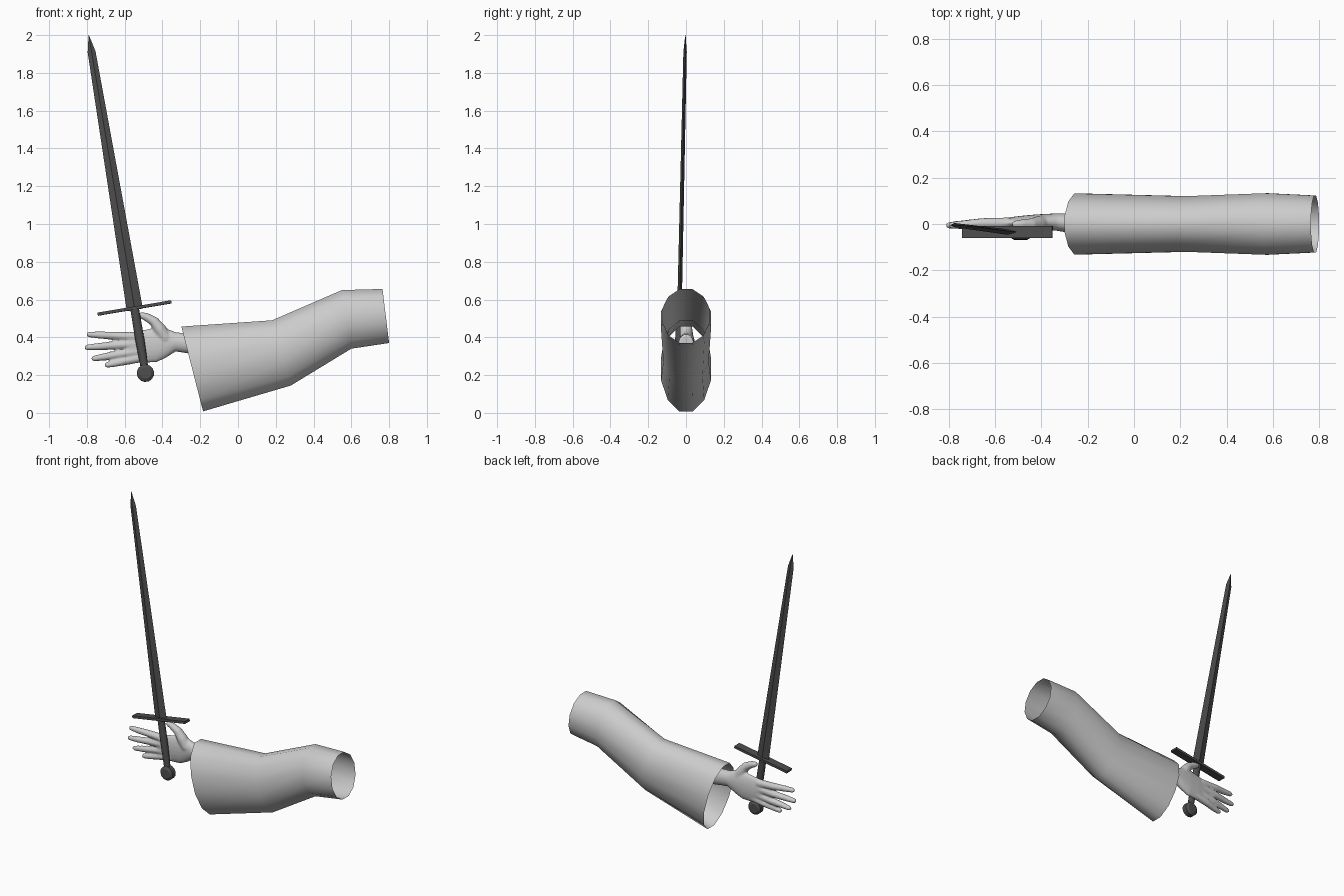
import bpy, bmesh, math
from mathutils import Vector, Matrix

if "Cube" in bpy.data.objects:
    bpy.data.objects.remove(bpy.data.objects["Cube"])


def material(name, rgb):
    m = bpy.data.materials.new(name)
    m.diffuse_color = (*rgb, 1)
    m.use_nodes = True
    m.node_tree.nodes["Principled BSDF"].inputs["Base Color"].default_value = m.diffuse_color
    return m


PALE = material("pale grey", (0.6, 0.6, 0.6))
DARK = material("dark steel", (0.075, 0.075, 0.075))


def ring(c, u, v, n, half_step=False):
    """Elliptical ring of n points around c with half axes u and v."""
    c, u, v = Vector(c), Vector(u), Vector(v)
    o = 0.5 if half_step else 0
    return [c + u * math.cos(2 * math.pi * (i + o) / n) + v * math.sin(2 * math.pi * (i + o) / n)
            for i in range(n)]


def loft(bm, rings, caps=True):
    """Join a row of rings with quads."""
    rows = [[bm.verts.new(p) for p in r] for r in rings]
    n = len(rows[0])
    faces = []
    for a, b in zip(rows, rows[1:]):
        for i in range(n):
            j = (i + 1) % n
            faces.append(bm.faces.new((a[i], a[j], b[j], b[i])))
    if caps:
        faces += [bm.faces.new(rows[0][::-1]), bm.faces.new(rows[-1])]
    bmesh.ops.recalc_face_normals(bm, faces=faces)


def finish(name, bm, mat, smooth=None, matrix=None):
    me = bpy.data.meshes.new(name)
    bm.to_mesh(me)
    bm.free()
    me.materials.append(mat)
    ob = bpy.data.objects.new(name, me)
    bpy.context.collection.objects.link(ob)
    if matrix:
        ob.matrix_world = matrix
    if smooth:
        bpy.ops.object.select_all(action='DESELECT')
        ob.select_set(True)
        bpy.context.view_layer.objects.active = ob
        bpy.ops.object.shade_smooth_by_angle(angle=math.radians(smooth))
    return ob


# Sleeve: open tube, (top x, top z, bottom x, bottom z, half width)
K = 1 / math.cos(math.pi / 12)
rings = []
for tx, tz, bx, bz, w in [(-0.30, 0.457, -0.185, 0.008, 0.132),
                          (0.18, 0.49, 0.28, 0.145, 0.12),
                          (0.55, 0.65, 0.60, 0.34, 0.133),
                          (0.765, 0.656, 0.80, 0.37, 0.123)]:
    top, bot = Vector((tx, 0, tz)), Vector((bx, 0, bz))
    rings.append(ring((top + bot) / 2, (top - bot) / 2 * K, (0, w * K, 0), 12, True))
bm = bmesh.new()
loft(bm, rings, caps=False)
finish("sleeve", bm, PALE, 60)

# Hand: wrist and palm, then fingers and thumb, fused by a remesh
bm = bmesh.new()
palm = [(-0.20, 0.36, 0.0, 0.056, 0.042), (-0.28, 0.37, 0.003, 0.053, 0.042),
        (-0.33, 0.376, 0.008, 0.051, 0.038), (-0.38, 0.37, 0.010, 0.078, 0.034),
        (-0.43, 0.36, 0.010, 0.092, 0.031), (-0.50, 0.352, 0.008, 0.088, 0.026),
        (-0.56, 0.35, 0.004, 0.080, 0.022), (-0.59, 0.35, 0.002, 0.066, 0.016)]
loft(bm, [ring((x, y, z), (0, 0, h), (0, t, 0), 20) for x, z, y, h, t in palm])


def digit(points, radii):
    pts = [Vector(p) for p in points]
    rs = []
    for i, (p, r) in enumerate(zip(pts, radii)):
        d = (pts[min(i + 1, len(pts) - 1)] - pts[max(i - 1, 0)]).normalized()
        u = d.cross(Vector((0, 1, 0))).normalized()
        rs.append(ring(p, u * r, u.cross(d) * r, 12))
    loft(bm, rs)


for base, tip in [((-0.54, 0.402), (-0.802, 0.416)), ((-0.54, 0.365), (-0.812, 0.346)),
                  ((-0.53, 0.325), (-0.775, 0.286)), ((-0.50, 0.295), (-0.705, 0.251))]:
    a, b = Vector((base[0], 0.004, base[1])), Vector((tip[0], -0.006, tip[1]))
    digit([a, a.lerp(b, 0.45) + Vector((0, 0.004, 0)), a.lerp(b, 0.75), a.lerp(b, 0.95), b],
          [0.025, 0.022, 0.019, 0.015, 0.009])
digit([(-0.38, 0.005, 0.39), (-0.415, 0, 0.445), (-0.445, -0.002, 0.485),
       (-0.485, -0.002, 0.508), (-0.515, -0.002, 0.518), (-0.527, -0.002, 0.52)],
      [0.035, 0.034, 0.027, 0.022, 0.017, 0.009])
hand = finish("hand", bm, PALE)
rm = hand.modifiers.new("fuse", 'REMESH')
rm.mode = 'VOXEL'
rm.voxel_size = 0.006
rm.use_smooth_shade = True
sm = hand.modifiers.new("soften", 'SMOOTH')
sm.factor = 0.5
sm.iterations = 5

# Sword frame: origin at the pommel, local z runs to the tip
base, tip = Vector((-0.49, -0.042, 0.21)), Vector((-0.79, -0.003, 2.0))
az = (tip - base).normalized()
ax = Vector((0, 1, 0)).cross(az).normalized()
ay = az.cross(ax)
FRAME = Matrix.Translation(base) @ Matrix((ax, ay, az)).transposed().to_4x4()
LENGTH = (tip - base).length


def along_z(name, sections, n, smooth=None):
    """Sword part from (z, half width, half thickness) sections."""
    b = bmesh.new()
    loft(b, [ring((0, 0, z), (w, 0, 0), (0, t, 0), n) for z, w, t in sections])
    return finish(name, b, DARK, smooth, FRAME)


along_z("blade", [(0.34, 0.043, 0.012), (LENGTH - 0.09, 0.021, 0.009),
                  (LENGTH, 0.001, 0.001)], 4)
along_z("grip", [(0.02, 0.020, 0.018), (0.18, 0.024, 0.020), (0.345, 0.023, 0.020)], 10, 50)

# Crossguard
bm = bmesh.new()
bmesh.ops.create_cube(bm, size=1, matrix=Matrix.Translation((0, 0, 0.35))
                      @ Matrix.Diagonal((0.396, 0.052, 0.016, 1)))
finish("crossguard", bm, DARK, None, FRAME)

# Pommel: bevelled disc facing front and back
bm = bmesh.new()
loft(bm, [ring((0, y, 0), (r, 0, 0), (0, 0, r), 14)
          for y, r in [(-0.026, 0.03), (-0.016, 0.046), (0.016, 0.046), (0.026, 0.03)]])
finish("pommel", bm, DARK, 30, FRAME)
